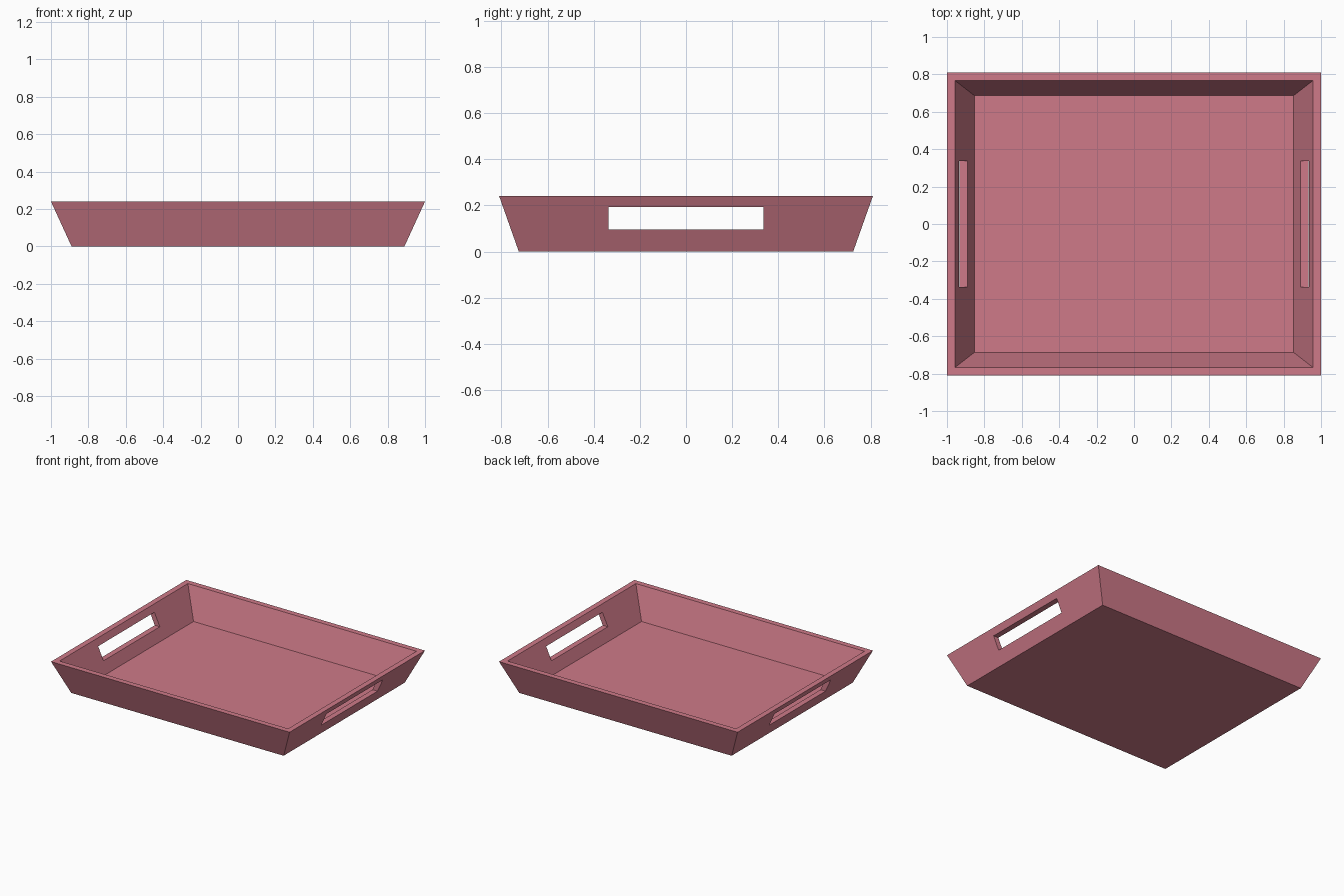
import bpy
import bmesh

cube = bpy.data.objects.get("Cube")
if cube:
    bpy.data.objects.remove(cube, do_unlink=True)

# Tray dimensions: half width, half depth, height
OUT_BOTTOM = (0.89, 0.725, 0.0)
OUT_TOP = (1.0, 0.81, 0.24)
IN_BOTTOM = (0.853, 0.686, 0.012)
IN_TOP = (0.958, 0.768, 0.24)
HOLE_Y, HOLE_LOW, HOLE_HIGH = 0.337, 0.095, 0.193

bm = bmesh.new()


def ring(size):
    """Four corners, anticlockwise from the front right."""
    x, y, z = size
    return [bm.verts.new((sx * x, sy * y, z))
            for sx, sy in ((-1, -1), (1, -1), (1, 1), (-1, 1))]


def bridge(a, b, skip=()):
    """Quads joining two four-cornered loops."""
    for i in range(4):
        if i not in skip:
            j = (i + 1) % 4
            bm.faces.new((a[i], a[j], b[j], b[i]))


def hole_loop(side, low, high):
    """Corners of the handle opening on one sloping wall surface."""
    def wall_x(z):
        return low[0] + (high[0] - low[0]) * (z - low[2]) / (high[2] - low[2])
    corners = ((-1, HOLE_LOW), (1, HOLE_LOW), (1, HOLE_HIGH), (-1, HOLE_HIGH))
    return [bm.verts.new((side * wall_x(z), side * s * HOLE_Y, z))
            for s, z in corners]


# Floor, rim, and the solid front and back walls
ob, ot, ib, it = map(ring, (OUT_BOTTOM, OUT_TOP, IN_BOTTOM, IN_TOP))
bm.faces.new(ob)
bm.faces.new(ib)
bridge(ot, it)
bridge(ob, ot, skip=(1, 3))
bridge(ib, it, skip=(1, 3))

# End walls with a handle opening cut through each
for i, side in ((1, 1), (3, -1)):
    j = (i + 1) % 4
    outer = hole_loop(side, OUT_BOTTOM, OUT_TOP)
    inner = hole_loop(side, IN_BOTTOM, IN_TOP)
    bridge((ob[i], ob[j], ot[j], ot[i]), outer)
    bridge((ib[i], ib[j], it[j], it[i]), inner)
    bridge(outer, inner)

bmesh.ops.recalc_face_normals(bm, faces=bm.faces)
mesh = bpy.data.meshes.new("serving_tray")
bm.to_mesh(mesh)
bm.free()
tray = bpy.data.objects.new("serving_tray", mesh)
bpy.context.collection.objects.link(tray)

# Dusty pink finish
pink = bpy.data.materials.new("dusty_pink")
pink.use_nodes = True
color = (0.62, 0.195, 0.25, 1)
pink.diffuse_color = color
for node in pink.node_tree.nodes:
    if node.type == "BSDF_PRINCIPLED":
        node.inputs["Base Color"].default_value = color
mesh.materials.append(pink)
